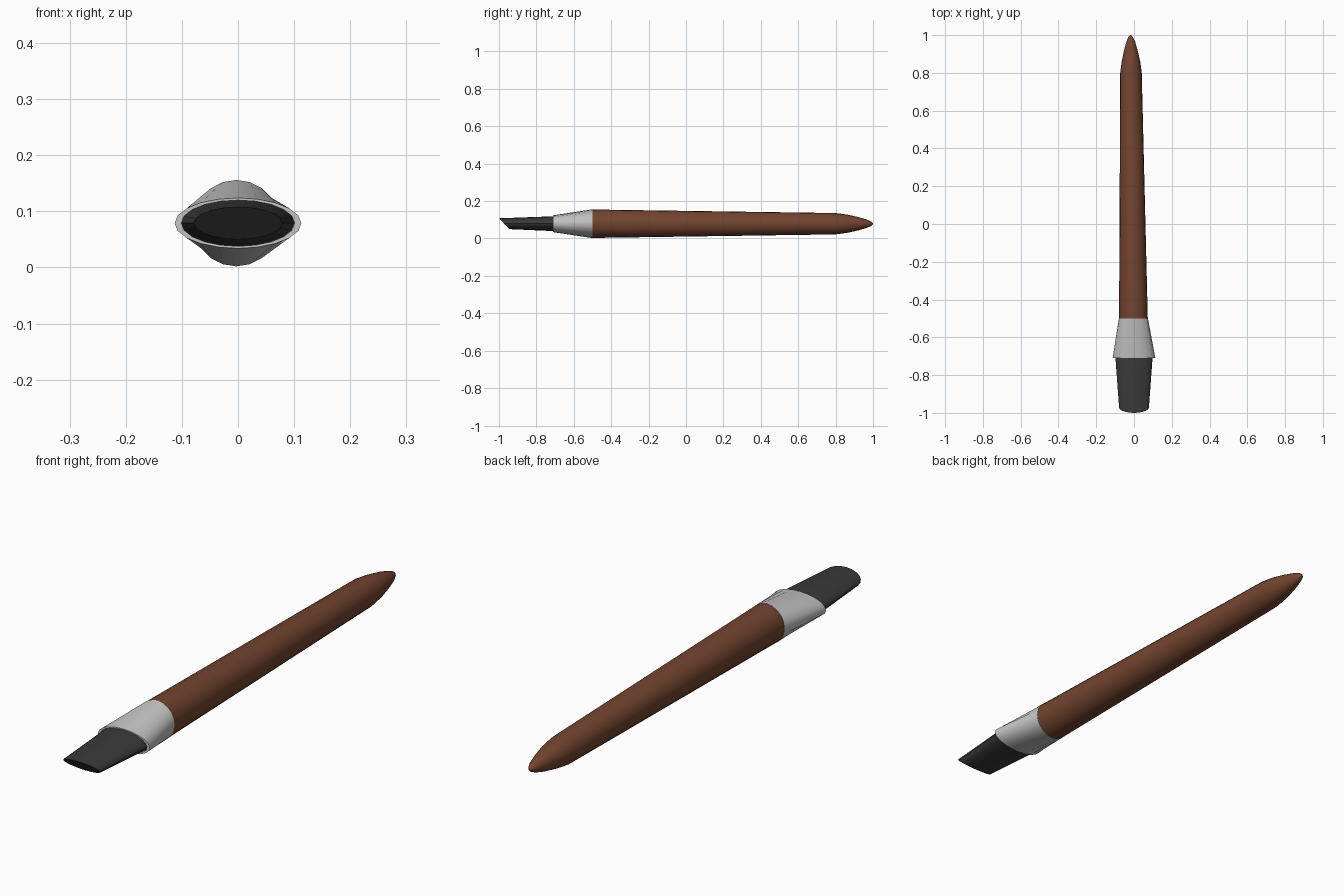
import bpy, bmesh, math

cube = bpy.data.objects.get("Cube")
if cube:
    bpy.data.objects.remove(cube, do_unlink=True)

SIDES = 20
MID = 0.079  # height of the long axis


def material(name, rgb, roughness):
    mat = bpy.data.materials.new(name)
    mat.use_nodes = True
    colour = (*rgb, 1)
    mat.diffuse_color = colour
    bsdf = mat.node_tree.nodes["Principled BSDF"]
    bsdf.inputs["Base Color"].default_value = colour
    bsdf.inputs["Roughness"].default_value = roughness
    return mat


def loft(name, sections, mat, slant=0, cap_start=True, cap_end=True):
    """Skin elliptical sections (y, x centre, x radius, z radius) along y.
    slant shears the first section so its top reaches further forward."""
    bm = bmesh.new()
    rings = []
    for i, (y, cx, rx, rz) in enumerate(sections):
        ring = []
        for k in range(SIDES):
            a = math.tau * k / SIDES
            s = math.sin(a)
            shear = slant * s if i == 0 else 0
            ring.append(bm.verts.new((cx + rx * math.cos(a), y - shear, MID + rz * s)))
        rings.append(ring)
    for a, b in zip(rings, rings[1:]):
        for k in range(SIDES):
            n = (k + 1) % SIDES
            bm.faces.new((a[k], a[n], b[n], b[k]))
    if cap_start:
        bm.faces.new(rings[0])
    if cap_end:
        bm.faces.new(rings[-1])
    bmesh.ops.recalc_face_normals(bm, faces=bm.faces)
    mesh = bpy.data.meshes.new(name)
    bm.to_mesh(mesh)
    bm.free()
    mesh.materials.append(mat)
    obj = bpy.data.objects.new(name, mesh)
    bpy.context.collection.objects.link(obj)
    bpy.ops.object.select_all(action="DESELECT")
    obj.select_set(True)
    bpy.context.view_layer.objects.active = obj
    bpy.ops.object.shade_smooth_by_angle(angle=math.radians(35))
    return obj


wood = material("brown wood", (0.17, 0.058, 0.029), 0.6)
metal = material("light grey metal", (0.56, 0.56, 0.56), 0.5)
rubber = material("dark grey rubber", (0.042, 0.042, 0.042), 0.7)

# Tapered handle with a rounded point
loft("handle", [
    (-0.5, -0.003, 0.076, 0.076),
    (0.8, -0.016, 0.057, 0.057),
    (0.86, -0.016, 0.049, 0.049),
    (0.92, -0.017, 0.036, 0.036),
    (0.965, -0.017, 0.023, 0.023),
    (0.99, -0.018, 0.012, 0.012),
    (1.0, -0.018, 0.003, 0.003),
], wood)

# Ferrule flattening from round to a wide oval, with an open rim
loft("ferrule", [
    (-0.5, -0.003, 0.077, 0.077),
    (-0.71, 0, 0.113, 0.045),
    (-0.71, 0, 0.101, 0.041),
    (-0.66, 0, 0.099, 0.041),
], metal)

# Flat tip with a slanted cut end
loft("shaping_tip", [
    (-0.972, 0, 0.079, 0.029),
    (-0.67, 0, 0.101, 0.041),
], rubber, slant=0.028)
